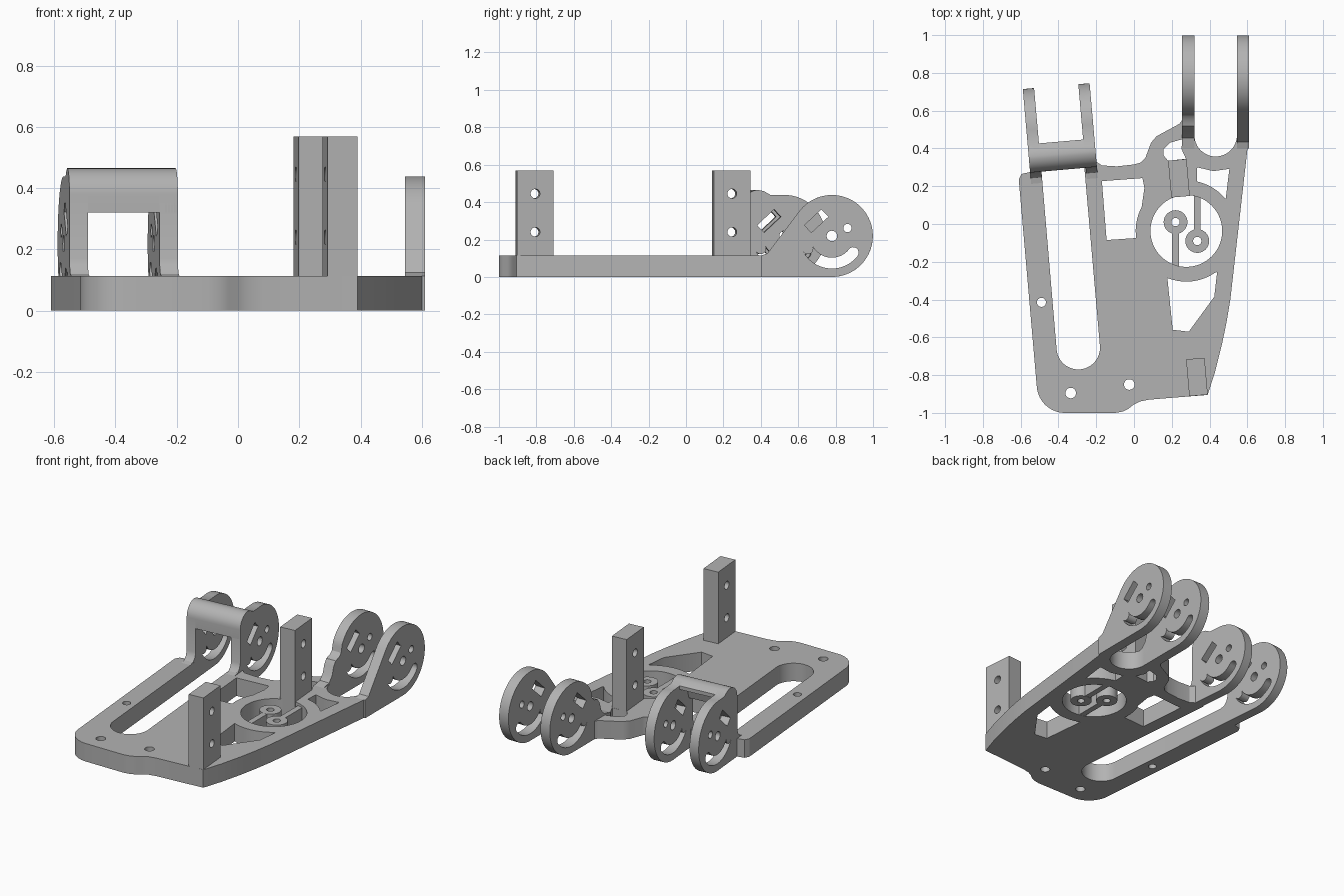
import bpy, bmesh
from math import sin, cos, radians
from mathutils import Matrix, Vector

cube = bpy.data.objects.get("Cube")
if cube:
    bpy.data.objects.remove(cube)

GREY = (0.45, 0.45, 0.45, 1)
mat = bpy.data.materials.new("plain grey")
mat.use_nodes = True
mat.diffuse_color = GREY
mat.node_tree.nodes["Principled BSDF"].inputs["Base Color"].default_value = GREY

PLATE = 0.114            # plate thickness
DISC = 0.219             # ear disc radius and centre height
TILT = radians(5)        # slant of the left arms and the posts


def arc(cx, cy, r, a, b, n=24):
    """Points on a circle from angle a to angle b in degrees."""
    steps = [radians(a + (b - a) * i / n) for i in range(n + 1)]
    return [(cx + r * cos(t), cy + r * sin(t)) for t in steps]


def circle(cx, cy, r, n=32):
    return arc(cx, cy, r, 0, 360, n)[:-1]


def sheet(name, loops, depth, matrix):
    """Flat profile with holes, extruded to a solid, centred on its own z."""
    curve = bpy.data.curves.new(name, 'CURVE')
    curve.dimensions = '2D'
    curve.fill_mode = 'BOTH'
    curve.extrude = depth / 2
    for loop in loops:
        s = curve.splines.new('POLY')
        s.points.add(len(loop) - 1)
        for p, (x, y) in zip(s.points, loop):
            p.co = (x, y, 0, 1)
        s.use_cyclic_u = True
    ob = bpy.data.objects.new(name, curve)
    bpy.context.collection.objects.link(ob)
    bpy.ops.object.select_all(action='DESELECT')
    ob.select_set(True)
    bpy.context.view_layer.objects.active = ob
    bpy.ops.object.convert(target='MESH')
    ob = bpy.context.view_layer.objects.active
    bm = bmesh.new()
    bm.from_mesh(ob.data)
    bmesh.ops.remove_doubles(bm, verts=bm.verts, dist=0.0001)
    bmesh.ops.recalc_face_normals(bm, faces=bm.faces)
    bm.to_mesh(ob.data)
    bm.free()
    ob.data.materials.clear()
    ob.data.materials.append(mat)
    ob.matrix_world = matrix
    bpy.ops.object.shade_smooth_by_angle(angle=radians(30))
    return ob


def flat(z):
    return Matrix.Translation((0, 0, z))


# turns a profile drawn in (y, z) upright, with its thickness along x
UPRIGHT = Matrix(((0, 0, 1, 0), (1, 0, 0, 0), (0, 1, 0, 0), (0, 0, 0, 1)))

# ---- base plate with both forks cut into its rear edge
outline = (
    arc(-.365, -.85, .15, 185, 270)
    + [(-.1, -1), (-.06, -.993), (-.03, -.978), (0, -.955), (.03, -.94), (.08, -.93),
       (.2, -.92), (.39, -.905), (.43, -.78), (.465, -.64), (.49, -.52), (.51, -.4),
       (.61, .48)]
    + arc(.4325, .47, .1125, 0, -180)
    + [(.32, .55), (.255, .55), (.24, .53), (.12, .465), (.09, .43), (.06, .35),
       (.035, .325), (0, .315), (-.09, .305), (-.17, .31), (-.2, .33), (-.265, .325)]
    + arc(-.295, -.655, .115, 5, -175)
    + [(-.49, .28), (-.55, .275), (-.595, .265), (-.61, .235)])

HUB = (.277, -.037)
windows = [
    [(-.17, .227), (.045, .243), (.055, .19)] + arc(*HUB, .268, 152, 188, 10)
    + [(-.145, -.085)],
    arc(*HUB, .268, 248, 305, 16) + [(.44, -.255), (.425, -.385), (.29, -.57), (.205, -.56)],
    arc(*HUB, .268, 39, 78, 12) + [(.335, .3), (.42, .28), (.505, .292)],
    [(.18, .335), (.275, .345), (.25, .4), (.26, .45), (.19, .43), (.155, .395), (.155, .365)],
]
screw_holes = [circle(-.49, -.415, .024), circle(-.335, -.895, .028), circle(-.025, -.85, .028)]
sheet("base_plate", [outline, circle(*HUB, .19, 64)] + windows + screw_holes,
      PLATE, flat(PLATE / 2))

# ---- two washers held by narrow bars inside the round opening
for name, x, y, edge in (("front", .22, .01, -.235), ("rear", .335, -.09, .155)):
    sheet(name + "_washer", [circle(x, y, .063), circle(x, y, .022)], .1, flat(.05))
    start = y + (.058 if edge > y else -.058)
    bar = [(x - .018, start), (x + .018, start), (x + .018, edge), (x - .018, edge)]
    sheet(name + "_washer_bar", [bar], .098, flat(.05))


# ---- disc ears
def ear_holes(c):
    """Pivot hole, pin hole, slanted window and curved slot around a disc centre."""
    slot = (arc(c, DISC, .174, 208, 322) + arc(c + .114, DISC - .089, .029, -38, 142, 8)[1:-1]
            + arc(c, DISC, .116, 322, 208)
            + arc(c - .128, DISC - .068, .029, 28, -152, 8)[1:-1])
    slant = Matrix.Rotation(radians(43), 2)
    window = [tuple(slant @ Vector(p) + Vector((c - .083, DISC + .08)))
              for p in ((-.062, -.027), (.062, -.027), (.062, .027), (-.062, .027))]
    return [circle(c, DISC, .028), circle(c + .083, DISC + .042, .022), window, slot]


def ear(name, neck, c, start_angle, matrix, width):
    shape = neck + arc(c, DISC, DISC, start_angle, -90, 48) + [(neck[0][0], 0)]
    sheet(name, [shape] + ear_holes(c), width, matrix @ UPRIGHT)


# right pair: a straight outer neck and a stepped inner neck
straight = [(.40, PLATE), (.435, .125), (.465, .165)]
stepped = [(.40, PLATE), (.455, .125), (.485, .16), (.50, .21), (.52, .24), (.555, .25),
           (.575, .27), (.582, .30)]
ear("right_outer_ear", straight, .78, 143, Matrix.Translation((.5775, 0, 0)), .065)
ear("right_inner_ear", stepped, .78, 152, Matrix.Translation((.2875, 0, 0)), .065)

# left pair: tall legs, slanted with the long slot
left_frame = Matrix.Translation((-.55, .272, 0)) @ Matrix.Rotation(TILT, 4, 'Z')
crown = [(0, .38)] + arc(.085, .38, .085, 170, 90, 8) + [(.115, .458), (.15, .438)]
leg = [(-.06, PLATE), (-.03, .12), (-.01, .14), (0, .17)] + crown
for name, x in (("left_outer_ear", .03), ("left_inner_ear", .325)):
    ear(name, leg, .225, 90, left_frame @ Matrix.Translation((x, 0, 0)), .06)

# curved bridge joining the tops of the left legs
bridge = [(0, .32)] + crown + [(.15, .415), (.1, .405), (.06, .37), (.045, .32)]
sheet("left_bridge", [bridge], .35, left_frame @ Matrix.Translation((.175, 0, 0)) @ UPRIGHT)

# ---- two upright posts, each with two cross holes
post = [(-.098, 0), (.098, 0), (.098, .568), (-.098, .568)]
for name, x, y in (("front_post", .333, -.81), ("rear_post", .238, .242)):
    place = Matrix.Translation((x, y, 0)) @ Matrix.Rotation(TILT, 4, 'Z')
    sheet(name, [post, circle(0, .24, .025), circle(0, .445, .025)], .098, place @ UPRIGHT)
